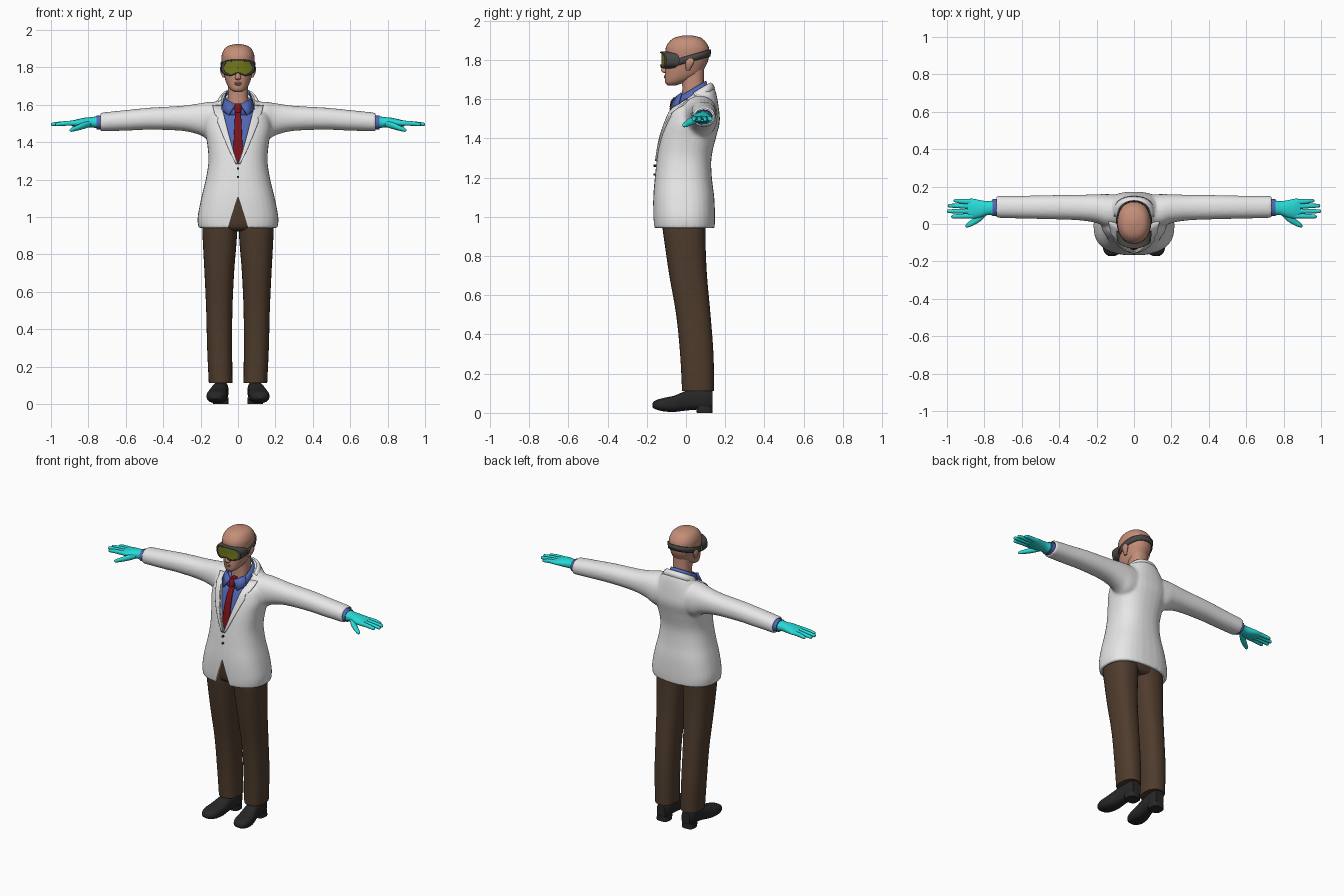
import bpy, bmesh, math
from mathutils import Vector

if "Cube" in bpy.data.objects:
    bpy.data.objects.remove(bpy.data.objects["Cube"])


def material(name, r, g, b):
    m = bpy.data.materials.new(name)
    m.diffuse_color = (r, g, b, 1)
    m.use_nodes = True
    m.node_tree.nodes["Principled BSDF"].inputs["Base Color"].default_value = m.diffuse_color
    return m


SKIN = material("skin", 0.55, 0.27, 0.19)
WHITE = material("white_cloth", 0.80, 0.80, 0.80)
BROWN = material("brown_cloth", 0.078, 0.045, 0.026)
BLUE = material("blue_cloth", 0.085, 0.14, 0.48)
RED = material("dark_red", 0.20, 0.006, 0.01)
CYAN = material("cyan_rubber", 0.02, 0.70, 0.68)
BLACK = material("black_leather", 0.02, 0.02, 0.02)
GREY = material("goggle_grey", 0.065, 0.065, 0.06)
OLIVE = material("olive_lens", 0.17, 0.19, 0.01)


def smooth(rows, k=4):
    """Catmull-Rom interpolation of rows of section numbers."""
    out = []
    for i in range(len(rows) - 1):
        p = [rows[max(i - 1, 0)], rows[i], rows[i + 1], rows[min(i + 2, len(rows) - 1)]]
        for j in range(k):
            t = j / k
            out.append([0.5 * (2 * b + (c - a) * t + (2 * a - 5 * b + 4 * c - d) * t * t
                               + (3 * b - a - 3 * c + d) * t ** 3) for a, b, c, d in zip(*p)])
    return out + [list(rows[-1])]


def unit(n=32, e=2.4):
    """Superellipse of radius 1."""
    f = lambda v: math.copysign(abs(v) ** (2 / e), v)
    return [(f(math.cos(2 * math.pi * i / n)), f(math.sin(2 * math.pi * i / n))) for i in range(n)]


def ring_z(z, cx, w, yf, yb, tilt=0, e=2.4):
    pts = [(cx + w * c, (yf + yb) / 2 + (yb - yf) / 2 * s) for c, s in unit(32, e)]
    return [Vector((x, y, z + tilt * y)) for x, y in pts]


def ring_x(x, zc, hz, yc, hy):
    return [Vector((x, yc + hy * c, zc + hz * s)) for c, s in unit(24, 2.2)]


def ring_y(y, cx, hw, z0, z1):
    return [Vector((cx + hw * c, y, (z0 + z1) / 2 + (z1 - z0) / 2 * s)) for c, s in unit(28, 2.6)]


def loft(name, tubes, mat=None, closed=True, cap=True, solid=0):
    bm = bmesh.new()
    for rings in tubes:
        vs = [[bm.verts.new(p) for p in r] for r in rings]
        n = len(vs[0])
        for a, b in zip(vs, vs[1:]):
            for i in range(n if closed else n - 1):
                j = (i + 1) % n
                bm.faces.new((a[i], a[j], b[j], b[i]))
        if cap:
            bm.faces.new(vs[0])
            bm.faces.new(vs[-1])
    bmesh.ops.recalc_face_normals(bm, faces=bm.faces)
    me = bpy.data.meshes.new(name)
    bm.to_mesh(me)
    bm.free()
    ob = bpy.data.objects.new(name, me)
    bpy.context.collection.objects.link(ob)
    if mat:
        me.materials.append(mat)
    if solid:
        m = ob.modifiers.new("thickness", 'SOLIDIFY')
        m.thickness, m.offset = solid, 0
    return ob


def flip(rings):
    return [[Vector((-p.x, p.y, p.z)) for p in r] for r in rings]


def pair(name, rings, mat, **kw):
    loft("left_" + name, [rings], mat, **kw)
    loft("right_" + name, [flip(rings)], mat, **kw)


def bake(ob):
    bpy.context.view_layer.update()
    me = bpy.data.meshes.new_from_object(ob.evaluated_get(bpy.context.evaluated_depsgraph_get()))
    ob.modifiers.clear()
    ob.data = me
    bpy.context.view_layer.update()


def drape(target, rows, off, cols=7):
    """Rows (z, x0, x1) projected onto the front of the target."""
    grid = []
    for z, x0, x1 in rows:
        line = []
        for i in range(cols):
            x = x0 + (x1 - x0) * i / (cols - 1)
            hit, loc, _, _ = target.ray_cast(Vector((x, -1, z)), Vector((0, 1, 0)))
            line.append(Vector((x, (loc.y if hit else 0) - off, z)))
        grid.append(line)
    return grid


def prism(name, outline, y0, y1):
    return loft(name, [[[Vector((x, y, z)) for x, z in outline] for y in (y0, y1)]])


# Jacket: torso and sleeves fused, then opened at the front, hem and cuffs
torso = [ring_z(*r) for r in smooth([
    (.942, 0, .212, -.163, .146, 0, 2.5), (1.0, 0, .216, -.167, .148, 0, 2.5),
    (1.1, 0, .197, -.167, .144, 0, 2.5), (1.2, 0, .173, -.159, .132, 0, 2.4),
    (1.3, 0, .158, -.148, .130, 0, 2.4), (1.4, 0, .166, -.132, .152, 0, 2.4),
    (1.48, 0, .18, -.108, .172, 0, 2.4), (1.55, 0, .165, -.078, .168, 0, 2.4),
    (1.585, 0, .12, -.045, .15, .4, 2.3), (1.603, 0, .092, -.03, .125, .6, 2.2)])]
sleeve = [ring_x(*r) for r in smooth([
    (.04, 1.51, .10, .07, .085), (.14, 1.51, .107, .07, .09), (.2, 1.523, .086, .082, .077),
    (.3, 1.528, .067, .088, .068), (.47, 1.526, .059, .09, .064), (.6, 1.517, .055, .09, .061),
    (.737, 1.508, .050, .092, .059)])]
jacket = loft("jacket", [torso, sleeve, flip(sleeve)], WHITE)
m = jacket.modifiers.new("fuse", 'REMESH')
m.mode, m.voxel_size = 'VOXEL', .008
m = jacket.modifiers.new("soften", 'SMOOTH')
m.factor, m.iterations = .5, 7
bake(jacket)

# Lapels follow the uncut jacket front
lapel = []
for i in range(15):
    t = i / 14
    x = .088 * t ** .85
    notch = .012 if i == 11 else 0
    lapel.append((1.285 + .312 * t, x, x + .012 + .036 * min(t * 1.2, 1) - notch))
pair("lapel", drape(jacket, lapel, .004), WHITE, closed=False, cap=False, solid=.009)

hollow = [ring_z(*r) for r in smooth([
    (.90, 0, .197, -.148, .131), (1.0, 0, .199, -.151, .132),
    (1.1, 0, .18, -.15, .128), (1.17, 0, .165, -.145, .12)])]
cuff_hole = [ring_x(.70, 1.509, .041, .092, .050), ring_x(.78, 1.507, .041, .092, .050)]
neck_v = [(0, 1.285), (.028, 1.365), (.058, 1.47), (.088, 1.6), (.088, 1.75),
          (-.088, 1.75), (-.088, 1.6), (-.058, 1.47), (-.028, 1.365)]
cutters = [loft("hollow_cutter", [hollow, cuff_hole, flip(cuff_hole)]),
           prism("neck_cutter", neck_v, -.4, .03),
           prism("vent_cutter", [(0, 1.11), (.035, 1.0), (.065, .90), (-.065, .90), (-.035, 1.0)], -.4, -.03)]
for c in cutters:
    m = jacket.modifiers.new("cut", 'BOOLEAN')
    m.operation, m.solver, m.object = 'DIFFERENCE', 'EXACT', c
bake(jacket)
for c in cutters:
    bpy.data.objects.remove(c)

# Jacket collar round the back of the neck, and buttons
loft("jacket_collar", [[ring_z(1.565, 0, .112, -.06, .145, .6)[:17], ring_z(1.59, 0, .102, -.05, .135, .6)[:17],
                        ring_z(1.608, 0, .09, -.045, .122, .6)[:17]]], WHITE, closed=False, cap=False, solid=.01)
for i, z in enumerate((1.26, 1.215)):
    loft("button_%d" % (i + 1), [[ring_y(-.165, 0, .006, z - .006, z + .006),
                                  ring_y(-.135, 0, .006, z - .006, z + .006)]], BLACK)

# Shirt with collar and cuffs
shirt = loft("shirt", [[ring_z(*r) for r in smooth([
    (1.2, 0, .14, -.138, .1, 0), (1.3, 0, .135, -.128, .1, 0), (1.4, 0, .14, -.112, .12, 0),
    (1.48, 0, .145, -.09, .13, 0), (1.54, 0, .125, -.066, .13, 0),
    (1.57, 0, .095, -.045, .11, .4), (1.595, 0, .068, -.035, .1, .6)])]], BLUE)
loft("shirt_collar", [[ring_z(1.575, 0, .085, -.058, .115, .6), ring_z(1.605, 0, .076, -.056, .108, .6),
                       ring_z(1.632, 0, .066, -.052, .1, .6)]], BLUE, cap=False, solid=.006)
pair("collar_wing", [[Vector((.012, -.062, 1.602)), Vector((.07, -.022, 1.632))],
                     [Vector((.05, -.082, 1.545)), Vector((.088, -.038, 1.575))]],
     BLUE, closed=False, cap=False, solid=.008)
pair("shirt_cuff", [ring_x(.68, 1.509, .038, .09, .046), ring_x(.756, 1.506, .037, .088, .045)], BLUE)

# Tie
bpy.context.view_layer.update()
blade = [(1.27 + .30 * i / 12, -(.029 - .014 * i / 12), .029 - .014 * i / 12) for i in range(13)]
loft("tie", [drape(shirt, blade, .007)], RED, closed=False, cap=False, solid=.008)
loft("tie_knot", [[ring_z(1.56, 0, .015, -.084, -.04), ring_z(1.59, 0, .022, -.078, -.03),
                   ring_z(1.608, 0, .021, -.064, -.02)]], RED)

# Trousers
pair("trouser_leg", [ring_z(*r) for r in smooth([
    (.112, .093, .063, -.02, .143), (.3, .098, .067, -.03, .14), (.5, .1, .07, -.05, .125),
    (.7, .1, .079, -.085, .107), (.85, .098, .089, -.107, .1), (.95, .096, .094, -.12, .1),
    (1.05, .085, .09, -.12, .1)])], BROWN)
loft("trouser_hips", [[ring_z(*r) for r in smooth([
    (.925, 0, .12, -.08, .07), (.95, 0, .175, -.115, .095), (1.05, 0, .175, -.125, .1),
    (1.16, 0, .155, -.13, .1)])]], BROWN)

# Shoes
pair("shoe", [ring_y(*r) for r in smooth([
    (-.171, .118, .018, .028, .05), (-.155, .117, .04, .018, .064), (-.115, .115, .053, .008, .076),
    (-.06, .109, .053, .005, .088), (0, .1, .045, .012, .112), (.05, .094, .041, .016, .122),
    (.1, .092, .041, .016, .122), (.134, .091, .03, .018, .112)])], BLACK)
pair("shoe_heel", [ring_z(0, .092, .042, .055, .136, 0, 3), ring_z(.035, .092, .042, .05, .136, 0, 3)], BLACK)

# Gloves: palm, fingers and thumb
pair("glove_palm", [ring_x(*r) for r in smooth([
    (.742, 1.506, .034, .086, .043), (.78, 1.507, .028, .085, .037), (.82, 1.505, .026, .081, .046),
    (.86, 1.503, .020, .082, .053), (.89, 1.50, .014, .084, .05)])], CYAN)
for finger, y, y2, tip in (("index", .044, .04, .978), ("middle", .069, .068, 1.0),
                           ("ring", .094, .098, .996), ("little", .117, .125, .965)):
    pair("glove_%s_finger" % finger, [ring_x(*r) for r in smooth([
        (.85, 1.503, .014, y, .014), (.92, 1.501, .0125, (y + y2) / 2, .0125),
        (tip - .012, 1.496, .010, y2, .010), (tip - .003, 1.495, .006, y2, .006),
        (tip, 1.495, .001, y2, .001)], 3)], CYAN)
pair("glove_thumb", [ring_x(*r) for r in smooth([
    (.785, 1.50, .016, .066, .016), (.825, 1.489, .018, .034, .022), (.865, 1.475, .014, .008, .018),
    (.892, 1.466, .010, -.007, .012), (.901, 1.464, .002, -.011, .002)], 3)], CYAN)

# Head, neck, nose, lips and ears
loft("neck", [[ring_z(1.56, 0, .058, -.025, .1), ring_z(1.66, 0, .054, -.018, .09),
               ring_z(1.76, 0, .056, -.03, .092)]], SKIN)
loft("head", [[ring_z(*r, 0, 2.2) for r in smooth([
    (1.668, 0, .018, -.092, -.055), (1.68, 0, .038, -.104, -.02), (1.70, 0, .054, -.108, .035),
    (1.73, 0, .067, -.107, .078), (1.77, 0, .077, -.105, .102), (1.80, 0, .083, -.103, .114),
    (1.84, 0, .088, -.105, .119), (1.87, 0, .086, -.1, .114), (1.9, 0, .072, -.078, .093),
    (1.916, 0, .05, -.05, .068), (1.925, 0, .015, -.008, .025)])]], SKIN)
loft("nose", [[ring_z(*r) for r in smooth([
    (1.733, 0, .010, -.112, -.09), (1.741, 0, .017, -.125, -.09), (1.755, 0, .013, -.125, -.09),
    (1.80, 0, .008, -.108, -.09)])]], SKIN)
for name, z in (("upper_lip", 1.718), ("lower_lip", 1.709)):
    loft(name, [[ring_z(z - .005, 0, .012, -.109, -.09), ring_z(z, 0, .022, -.113, -.08),
                 ring_z(z + .005, 0, .012, -.109, -.09)]], SKIN)
pair("ear", [ring_z(*r) for r in smooth([
    (1.745, .074, .006, .0, .018), (1.765, .081, .01, -.002, .03), (1.79, .086, .011, -.002, .042),
    (1.808, .085, .006, .01, .036)])], SKIN)


# Goggles and strap
def goggle(s, y0, k):
    pts = []
    for c, n in unit(48, 2.8):
        x = .09 * s * c
        lift = s * .018 * math.exp(-(x / .022) ** 2) if n < 0 else 0
        pts.append(Vector((x, y0 + k * x * x, 1.798 + .044 * s * n + lift)))
    return pts


loft("goggle_frame", [[goggle(1.03, -.085, 6), goggle(1.03, -.11, 5), goggle(.98, -.131, 4),
                       goggle(.84, -.132, 4), goggle(.82, -.122, 4)]], GREY, cap=False)
loft("goggle_lens", [[goggle(s, -.126, 4) for s in (.85, .6, .3, .02)]], OLIVE, cap=False)
loft("goggle_strap", [[ring_z(1.783, 0, .086, -.09, .122, .28, 2.2),
                       ring_z(1.818, 0, .09, -.09, .124, .28, 2.2)]], GREY, cap=False, solid=.007)

bpy.ops.object.select_all(action='SELECT')
bpy.context.view_layer.objects.active = jacket
bpy.ops.object.shade_smooth_by_angle(angle=math.radians(45))
